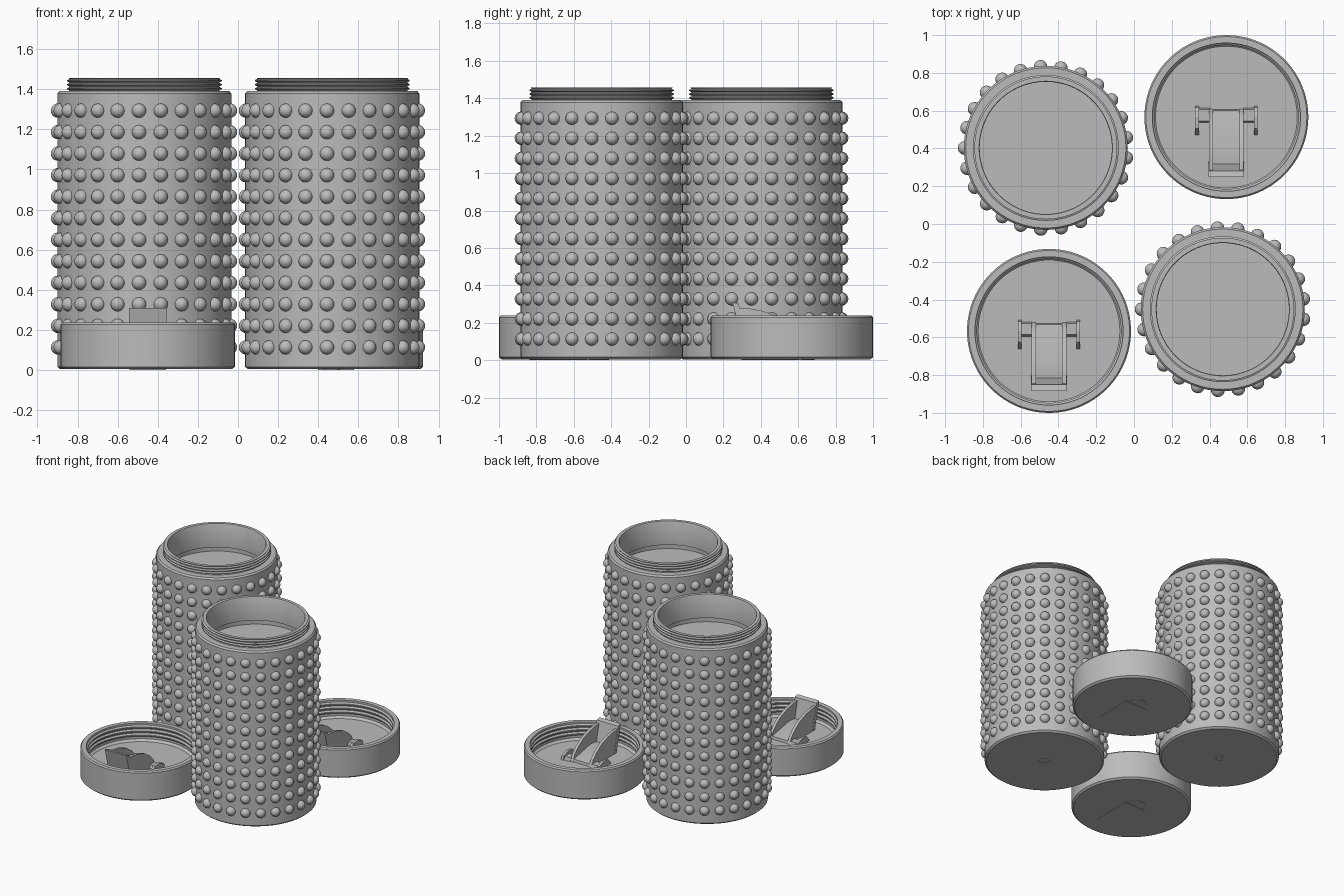
import bpy, bmesh, math
from mathutils import Matrix, Vector

if "Cube" in bpy.data.objects:
    bpy.data.objects.remove(bpy.data.objects["Cube"])

grey = bpy.data.materials.new("plain_grey")
grey.diffuse_color = (0.5, 0.5, 0.5, 1)
grey.use_nodes = True
grey.node_tree.nodes["Principled BSDF"].inputs["Base Color"].default_value = grey.diffuse_color


def add_object(me, name, loc, angle):
    me.materials.append(grey)
    me.polygons.foreach_set("use_smooth", [True] * len(me.polygons))
    me.set_sharp_from_angle(angle=math.radians(angle))
    ob = bpy.data.objects.new(name, me)
    ob.location = loc
    bpy.context.collection.objects.link(ob)
    return ob


def finish(bm, name, loc, angle=35):
    bmesh.ops.recalc_face_normals(bm, faces=bm.faces)
    me = bpy.data.meshes.new(name)
    bm.to_mesh(me)
    bm.free()
    return add_object(me, name, loc, angle)


def lathe(name, profile, loc, segments=96):
    """Revolve an (r, z) profile around the z axis."""
    bm = bmesh.new()
    rings = []
    for r, z in profile:
        if r == 0:
            rings.append([bm.verts.new((0, 0, z))] * segments)
        else:
            turns = [2 * math.pi * i / segments for i in range(segments)]
            rings.append([bm.verts.new((r * math.cos(a), r * math.sin(a), z)) for a in turns])
    for low, high in zip(rings, rings[1:]):
        for i in range(segments):
            j = (i + 1) % segments
            corners = [low[i], low[j], high[j], high[i]]
            bm.faces.new(list(dict.fromkeys(corners)))
    return finish(bm, name, loc)


def extrude(name, outline, axis, lo, hi, loc):
    """Prism from a 2D outline: (y, z) along axis 'x' or (x, y) along 'z'."""
    bm = bmesh.new()
    place = (lambda a, b, c: (c, a, b)) if axis == 'x' else (lambda a, b, c: (a, b, c))
    start = [bm.verts.new(place(a, b, lo)) for a, b in outline]
    end = [bm.verts.new(place(a, b, hi)) for a, b in outline]
    bm.faces.new(start)
    bm.faces.new(end[::-1])
    n = len(outline)
    for i in range(n):
        j = (i + 1) % n
        bm.faces.new((start[i], end[i], end[j], start[j]))
    return finish(bm, name, loc, 25)


def ridges(r_in, r_out, z0, z1, n):
    """Zigzag screw-thread profile from z0 to z1."""
    step = (z1 - z0) / n
    pts = []
    for i in range(n):
        z = z0 + i * step
        pts += [(r_in, z + 0.1 * step), (r_out, z + 0.4 * step),
                (r_out, z + 0.65 * step), (r_in, z + 0.95 * step)]
    return pts


def make_studs():
    """Rows of round studs, copied from a single sphere into one mesh."""
    bm = bmesh.new()
    bmesh.ops.create_uvsphere(bm, u_segments=16, v_segments=10, radius=0.036)
    bmesh.ops.recalc_face_normals(bm, faces=bm.faces)
    bm.verts.index_update()
    ball = [v.co.copy() for v in bm.verts]
    ball_faces = [[v.index for v in f.verts] for f in bm.faces]
    bm.free()
    verts, faces = [], []
    for row in range(12):
        for col in range(25):
            a = math.radians(-93.5 + col * 14.4)
            pos = Vector((0.43 * math.cos(a), 0.43 * math.sin(a), 0.113 + row * 0.1073))
            m = Matrix.Translation(pos) @ Matrix.Rotation(a, 4, 'Z') @ Matrix.Rotation(math.pi / 2, 4, 'Y')
            base = len(verts)
            verts += [m @ v for v in ball]
            faces += [[base + i for i in f] for f in ball_faces]
    me = bpy.data.meshes.new("jar_studs")
    me.from_pydata(verts, [], faces)
    me.update()
    return me


def jar(x, y, studs):
    loc = (x, y, 0)
    # shell with threaded neck, inner wall and raised inner floor
    profile = [(0, 0.004), (0.42, 0.004), (0.434, 0.016), (0.434, 1.378), (0.424, 1.39), (0.376, 1.39)]
    profile += ridges(0.374, 0.386, 1.392, 1.452, 3)
    profile += [(0.378, 1.457), (0.353, 1.457), (0.350, 1.452), (0.350, 1.27),
                (0.362, 1.265), (0.362, 1.235), (0, 1.235)]
    lathe("jar_body", profile, loc)
    add_object(studs, "jar_studs", loc, 60)
    # small round mark under the base
    lathe("base_mark", [(0.025, 0.005), (0.025, 0), (0.038, 0), (0.038, 0.005)], loc, 24)


def lid(x, y):
    loc = (x, y, 0)
    # upturned cup with inner screw thread
    profile = [(0, 0.004), (0.42, 0.004), (0.434, 0.016), (0.434, 0.228), (0.426, 0.238), (0.392, 0.238)]
    profile += ridges(0.392, 0.381, 0.13, 0.225, 3)[::-1]
    profile += [(0.392, 0.115), (0.375, 0.10), (0, 0.10)]
    lathe("lid_cup", profile, loc)
    # leaning end plate of the spout pocket
    extrude("spout_plate", [(-0.262, 0.095), (-0.235, 0.095), (-0.285, 0.302), (-0.318, 0.31)],
            'x', -0.094, 0.094, loc)
    # curved pocket sides
    arc = [(-0.285, 0.28), (-0.23, 0.277), (-0.16, 0.264), (-0.08, 0.235), (-0.02, 0.195),
           (0.025, 0.15), (0.046, 0.095), (-0.245, 0.095)]
    for s in (-1, 1):
        extrude("spout_side", arc, 'x', s * 0.07, s * 0.092, loc)
        # hinge lugs beside the pocket
        extrude("hinge_lug", [(0.06, 0.095), (0.05, 0.13), (0.0, 0.15), (-0.06, 0.145), (-0.10, 0.095)],
                'x', s * 0.145, s * 0.165, loc)
        extrude("hinge_block", [(0.05, 0.095), (0.04, 0.125), (-0.02, 0.125), (-0.03, 0.095)],
                'x', s * 0.09, s * 0.146, loc)
    # sloping flap inside the pocket
    extrude("spout_flap", [(0.04, 0.095), (0.035, 0.12), (-0.18, 0.16), (-0.26, 0.15), (-0.25, 0.095)],
            'x', -0.07, 0.07, loc)
    # flush flap outline and finger notch underneath
    extrude("flap_underside", [(-0.09, -0.27), (0.09, -0.27), (0.09, 0.04), (-0.09, 0.04)],
            'z', 0, 0.006, loc)
    notch = [(0.075 * math.cos(math.pi * i / 16), 0.045 + 0.075 * math.sin(math.pi * i / 16)) for i in range(17)]
    extrude("finger_notch", notch, 'z', 0.001, 0.006, loc)


studs = make_studs()
jar(-0.467, 0.403, studs)
jar(0.47, -0.451, studs.copy())
lid(-0.45, -0.566)
lid(0.489, 0.566)
